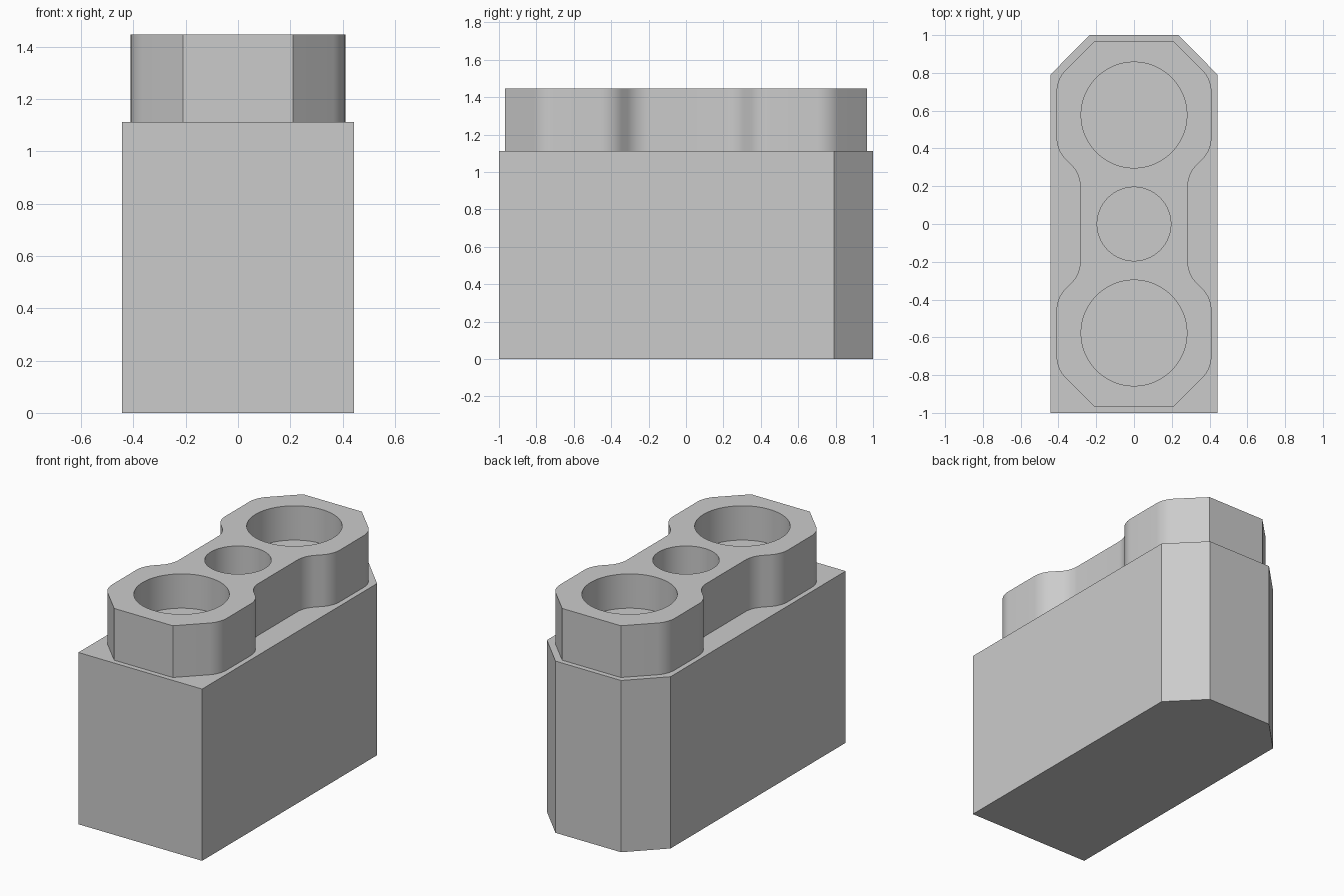
import bpy
import bmesh
import math
from mathutils import Vector

cube = bpy.data.objects.get("Cube")
if cube:
    bpy.data.objects.remove(cube, do_unlink=True)

BODY_TOP, COLLAR_TOP, HOLE_FLOOR = 1.112, 1.447, 1.225

grey = bpy.data.materials.new("plain grey")
grey.use_nodes = True
grey.diffuse_color = (0.6, 0.6, 0.6, 1)
grey.node_tree.nodes["Principled BSDF"].inputs["Base Color"].default_value = grey.diffuse_color


def prism(name, outline, z0, z1):
    """Extrude a closed outline from z0 up to z1."""
    bm = bmesh.new()
    base = bm.faces.new([bm.verts.new((x, y, z0)) for x, y in outline])
    top = bmesh.ops.extrude_face_region(bm, geom=[base], use_keep_orig=True)
    verts = [v for v in top["geom"] if isinstance(v, bmesh.types.BMVert)]
    bmesh.ops.translate(bm, verts=verts, vec=(0, 0, z1 - z0))
    bmesh.ops.recalc_face_normals(bm, faces=bm.faces)
    mesh = bpy.data.meshes.new(name)
    bm.to_mesh(mesh)
    bm.free()
    mesh.materials.append(grey)
    obj = bpy.data.objects.new(name, mesh)
    bpy.context.collection.objects.link(obj)
    return obj


def rounded(corners, steps=10):
    """Replace each corner (x, y, radius) by a tangent arc."""
    result = []
    for i, (x, y, r) in enumerate(corners):
        p = Vector((x, y))
        if r == 0:
            result.append((x, y))
            continue
        a = (Vector(corners[i - 1][:2]) - p).normalized()
        b = (Vector(corners[(i + 1) % len(corners)][:2]) - p).normalized()
        half = a.angle(b) / 2
        centre = p + (a + b).normalized() * (r / math.sin(half))
        start = p + a * (r / math.tan(half)) - centre
        turn = start.angle_signed(p + b * (r / math.tan(half)) - centre)
        angle = math.atan2(start.y, start.x)
        for k in range(steps + 1):
            t = angle - turn * k / steps
            result.append((centre.x + r * math.cos(t), centre.y + r * math.sin(t)))
    return result


def circle(y, radius, count=96):
    return [(radius * math.cos(math.tau * k / count), y + radius * math.sin(math.tau * k / count))
            for k in range(count)]


# Body: block with its two back corners cut off
prism("body", [(-0.443, -1), (0.443, -1), (0.443, 0.79), (0.235, 1), (-0.235, 1), (-0.443, 0.79)],
      0, BODY_TOP)

# Collar: waisted outline, mirrored front to back and side to side
quarter = [(0.21, -0.967, 0), (0.41, -0.767, 0.16), (0.41, -0.39, 0.16), (0.285, -0.265, 0.16)]
side = quarter + [(x, -y, r) for x, y, r in reversed(quarter)]
collar = prism("collar", rounded(side + [(-x, y, r) for x, y, r in reversed(side)]),
               BODY_TOP, COLLAR_TOP)

# Blind round sockets cut into the collar
for y, radius in ((-0.577, 0.28), (0, 0.195), (0.577, 0.28)):
    cutter = prism("socket_cutter", circle(y, radius), HOLE_FLOOR, COLLAR_TOP + 0.1)
    cutter.hide_render = True
    cut = collar.modifiers.new("socket", "BOOLEAN")
    cut.operation = "DIFFERENCE"
    cut.solver = "EXACT"
    cut.object = cutter
    bpy.ops.object.select_all(action="DESELECT")
    collar.select_set(True)
    bpy.context.view_layer.objects.active = collar
    bpy.ops.object.modifier_apply(modifier=cut.name)
    bpy.data.objects.remove(cutter, do_unlink=True)

# Smooth the rounded walls, keep hard corners crisp
bpy.ops.object.shade_smooth_by_angle(angle=math.radians(30))
